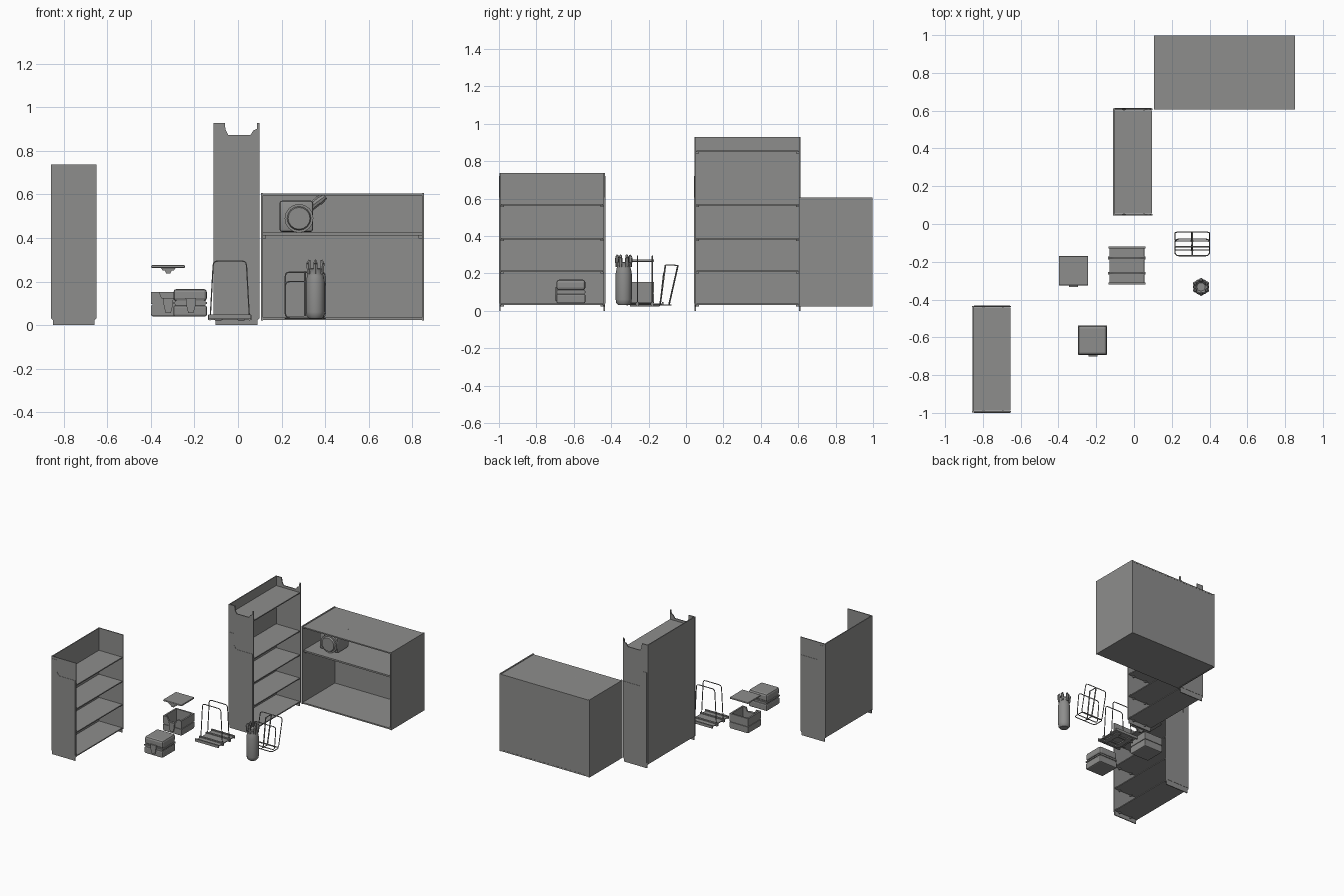
import bpy, bmesh, math
from mathutils import Vector

if "Cube" in bpy.data.objects:
    bpy.data.objects.remove(bpy.data.objects["Cube"])

grey = bpy.data.materials.new("neutral grey")
grey.diffuse_color = (0.27, 0.27, 0.265, 1)
grey.use_nodes = True
grey.node_tree.nodes["Principled BSDF"].inputs["Base Color"].default_value = grey.diffuse_color


def finish(name, bm):
    bmesh.ops.recalc_face_normals(bm, faces=bm.faces)
    me = bpy.data.meshes.new(name)
    bm.to_mesh(me)
    bm.free()
    me.materials.append(grey)
    ob = bpy.data.objects.new(name, me)
    bpy.context.collection.objects.link(ob)
    return ob


def box(name, x, y, z, bevel=0.0):
    bm = bmesh.new()
    bmesh.ops.create_cube(bm, size=1)
    for v in bm.verts:
        v.co = Vector([(a + b) / 2 + c * (b - a) for (a, b), c in zip((x, y, z), v.co)])
    if bevel:
        bmesh.ops.bevel(bm, geom=bm.edges[:], offset=bevel, segments=2, profile=0.5, affect='EDGES')
    return finish(name, bm)


def plate(name, pts, y0, y1):
    """x-z profile extruded along y"""
    bm = bmesh.new()
    f = bm.faces.new([bm.verts.new((x, y0, z)) for x, z in pts])
    r = bmesh.ops.extrude_face_region(bm, geom=[f])
    for v in r['geom']:
        if isinstance(v, bmesh.types.BMVert):
            v.co.y = y1
    return finish(name, bm)


def rod(name, a, b, r, r2=None, n=8):
    a, b = Vector(a), Vector(b)
    bm = bmesh.new()
    bmesh.ops.create_cone(bm, cap_ends=True, segments=n, radius1=r,
                          radius2=r if r2 is None else r2, depth=(b - a).length)
    q = Vector((0, 0, 1)).rotation_difference(b - a)
    for v in bm.verts:
        v.co = q @ v.co + (a + b) / 2
    return finish(name, bm)


def rounded(pts, closed, k=0.02):
    """replace path corners by short arcs"""
    pts = [Vector(p) for p in pts]
    n, out = len(pts), []
    for i, p in enumerate(pts):
        if not closed and i in (0, n - 1):
            out.append(p)
            continue
        a = p + (pts[i - 1] - p).normalized() * k
        b = p + (pts[(i + 1) % n] - p).normalized() * k
        out += [a.lerp(p, t).lerp(p.lerp(b, t), t) for t in (0, 0.33, 0.67, 1)]
    return out


def wire(name, pts, closed=False, r=0.0032, k=0.02):
    cu = bpy.data.curves.new(name, 'CURVE')
    cu.dimensions = '3D'
    cu.bevel_depth = r
    cu.bevel_resolution = 1
    cu.use_fill_caps = True
    pts = rounded(pts, closed, k)
    sp = cu.splines.new('POLY')
    sp.points.add(len(pts) - 1)
    for s, p in zip(sp.points, pts):
        s.co = (*p, 1)
    sp.use_cyclic_u = closed
    cu.materials.append(grey)
    ob = bpy.data.objects.new(name, cu)
    bpy.context.collection.objects.link(ob)
    bpy.ops.object.select_all(action='DESELECT')
    ob.select_set(True)
    bpy.context.view_layer.objects.active = ob
    bpy.ops.object.convert(target='MESH')


# shelving racks, open towards +x
def rack(name, x0, x1, y0, y1, top, crown, levels):
    foot = [(x0 + .008, 0), (x1 - .008, 0), (x1 - .008, .022), (x1, .03)]
    side = foot + crown + [(x0, .03), (x0 + .008, .022)]
    for s, a, b in (("front", y0, y0 + .007), ("back", y1 - .007, y1)):
        plate(f"{name}_side_{s}", side, a, b)
        for x in (x0 + .06, x1 - .045):
            for z in levels:
                yc = a + .015 if s == "front" else b - .015
                box(f"{name}_shelf_pin", (x - .005, x + .005), (yc - .009, yc + .009), (z - .016, z - .007))
    # shallow raised side panel with a rounded corner
    c = x0 + .048
    low = [(x0 + .01, .04), (x1 - .006, .04), (x1 - .006, .605), (c + .02, .605), (c, .63),
           (c, .72), (x0 + .01, .72)]
    plate(f"{name}_side_relief_front", low, y0 - .002, y0)
    plate(f"{name}_side_relief_back", low, y1, y1 + .002)
    box(f"{name}_back_panel", (x0 + .002, x0 + .009), (y0 + .004, y1 - .004), (.03, top))
    for z in levels:
        box(f"{name}_shelf", (x0 + .008, x1 - .004), (y0 + .01, y1 - .01), (z - .008, z))


rack("low_rack", -.857, -.65, -.998, -.433, .737, [(-.65, .737), (-.857, .737)],
     (.038, .215, .39, .57))
rack("tall_rack", -.112, .098, .046, .611, .928,
     [(.098, .928), (.088, .928), (.086, .9), (.07, .893), (.058, .873), (-.045, .873),
      (-.058, .9), (-.06, .928), (-.112, .928)], (.038, .215, .39, .57, .858))

# cabinet, open at the front
for n, a, b in (("left", .105, .115), ("right", .843, .853)):
    box(f"cabinet_side_{n}", (a, b), (.605, .998), (.022, .607))
box("cabinet_top", (.115, .843), (.607, .998), (.594, .603))
box("cabinet_floor", (.115, .843), (.607, .998), (.024, .034))
box("cabinet_back", (.115, .843), (.989, .997), (.03, .6))
box("cabinet_shelf", (.115, .843), (.615, .99), (.412, .424))
for x in (.122, .836):
    for y in (.645, .95):
        box("cabinet_shelf_support", (x - .007, x + .007), (y - .012, y + .012), (.398, .412))

# canister with round front cap and angled spout
box("canister_body", (.19, .345), (.695, .83), (.427, .572), .014)
rod("canister_cap_rim", (.28, .697, .49), (.28, .68, .49), .066, n=16)
rod("canister_cap", (.28, .68, .49), (.28, .668, .49), .055, .05, n=16)
rod("canister_spout", (.325, .75, .535), (.375, .75, .575), .02, n=10)
rod("canister_spout_tip", (.37, .75, .57), (.4, .75, .592), .024, .015, n=10)

# closed chest
box("chest_body", (-.296, -.143), (-.693, -.538), (.04, .09), .008)
box("chest_seam", (-.289, -.15), (-.687, -.544), (.08, .112))
box("chest_rim", (-.296, -.143), (-.693, -.538), (.096, .106))
box("chest_lid", (-.296, -.143), (-.693, -.538), (.11, .166), .014)


def clasp(name, xc, y, z):
    plate(name, [(xc - .012, z), (xc + .012, z), (xc + .02, z + .03), (xc + .024, z + .068),
                 (xc - .024, z + .068), (xc - .02, z + .03)], y - .009, y)


clasp("chest_clasp", -.216, -.692, .056)

# open chest with its lid lifted off
X0, X1, Y0, Y1 = -.398, -.243, -.325, -.17
box("open_chest_base", (X0, X1), (Y0, Y1), (.04, .06), .007)
for z0, z1, i in ((.05, .09, 0), (.09, .097, .005), (.097, .107, 0)):
    x0, x1, y0, y1 = X0 + i, X1 - i, Y0 + i, Y1 - i
    box("open_chest_wall", (x0, X0 + .012), (y0, y1), (z0, z1))
    box("open_chest_wall", (X1 - .012, x1), (y0, y1), (z0, z1))
    box("open_chest_wall", (x0, x1), (y0, Y0 + .012), (z0, z1))
    box("open_chest_wall", (x0, x1), (Y1 - .012, y1), (z0, z1))
box("open_chest_upper_left", (X0, X0 + .012), (Y0, Y1), (.107, .153))
box("open_chest_upper_right", (X1 - .012, X1), (Y0, Y1), (.107, .153))
box("open_chest_upper_back", (X0, X1), (Y1 - .012, Y1), (.107, .153))
plate("open_chest_upper_front", [(X0, .107), (X1, .107), (X1, .153), (-.278, .153), (-.29, .125),
                                 (-.35, .125), (-.362, .153), (X0, .153)], Y0, Y0 + .012)
clasp("open_chest_clasp", -.32, Y0, .056)
box("lifted_lid", (X0, X1), (Y0, Y1), (.262, .275), .005)
plate("lifted_lid_tab", [(-.355, .264), (-.345, .25), (-.336, .25), (-.33, .238), (-.31, .238),
                         (-.304, .25), (-.295, .25), (-.285, .264)], Y0 + .002, Y0 + .014)

# carrying tray with two wire hoops
box("tray_plate", (-.13, .055), (-.318, -.12), (.032, .04), .003)
for y in (-.314, -.124):
    box("tray_lip", (-.135, .06), (y - .005, y + .005), (.028, .048))
for y in (-.26, -.18):
    wire("tray_hoop", [(-.128, y, .022), (-.113, y, .294), (.038, y, .294), (.053, y, .022)])
    box("tray_crossbar", (-.138, .062), (y - .007, y + .007), (.024, .046))
for x in (-.09, .015):
    box("tray_foot", (x - .018, x + .018), (-.3, -.14), (.022, .033), .004)

# leaning wire stand
L, R, C = .217, .4, .308
wire("stand_base", [(L, -.168, .032), (R, -.168, .032), (R, -.08, .032), (L, -.08, .032)], True)
wire("stand_back_hoop", [(L, -.09, .034), (L, -.043, .243), (R, -.043, .243), (R, -.09, .034)], True)
wire("stand_front_hoop", [(L, -.138, .036), (L, -.12, .2), (R, -.12, .2), (R, -.138, .036)], True)
for y0, y1, z1 in ((-.138, -.11, .245), (-.09, -.043, .243)):
    box("stand_foot", (C - .008, C + .008), (y0 - .004, y0 + .004), (.03, .042))
    wire("stand_centre_bar", [(C, y0, .036), (C, y1, z1)], r=.005)
wire("stand_top_link", [(C, -.11, .245), (C, -.043, .243)])
wire("stand_base_bar", [(C, -.168, .032), (C, -.08, .032)])

# hexagonal bottle-shaped bundle with a pronged crown
bm = bmesh.new()
rings = []
for r, z in ((.03, .03), (.04, .042), (.043, .06), (.043, .2), (.038, .226), (.034, .24), (.04, .258),
             (.034, .262), (.022, .245)):
    rings.append([bm.verts.new((.355 + r * math.cos(math.pi * (i / 6 + .5)),
                                -.333 + r * math.sin(math.pi * (i / 6 + .5)), z)) for i in range(12)])
for a, b in zip(rings, rings[1:]):
    for i in range(12):
        bm.faces.new((a[i], a[(i + 1) % 12], b[(i + 1) % 12], b[i]))
bm.faces.new(rings[0])
bm.faces.new(rings[-1])
finish("bottle_body", bm)
for i in range(6):
    c, s = math.cos(math.pi * (i / 3 + .5)), math.sin(math.pi * (i / 3 + .5))
    rod("bottle_prong", (.355 + .034 * c, -.333 + .034 * s, .235),
        (.355 + .037 * c, -.333 + .037 * s, .282), .009, .011, 6)
    rod("bottle_prong_tip", (.355 + .037 * c, -.333 + .037 * s, .282),
        (.355 + .032 * c, -.333 + .032 * s, .299), .011, .005, 6)

# smooth the round parts
bpy.ops.object.select_all(action='DESELECT')
for ob in bpy.data.objects:
    if ob.name.startswith(("tray_hoop", "stand_", "bottle_", "canister_")):
        ob.select_set(True)
        bpy.context.view_layer.objects.active = ob
bpy.ops.object.shade_smooth_by_angle(angle=math.radians(35))
